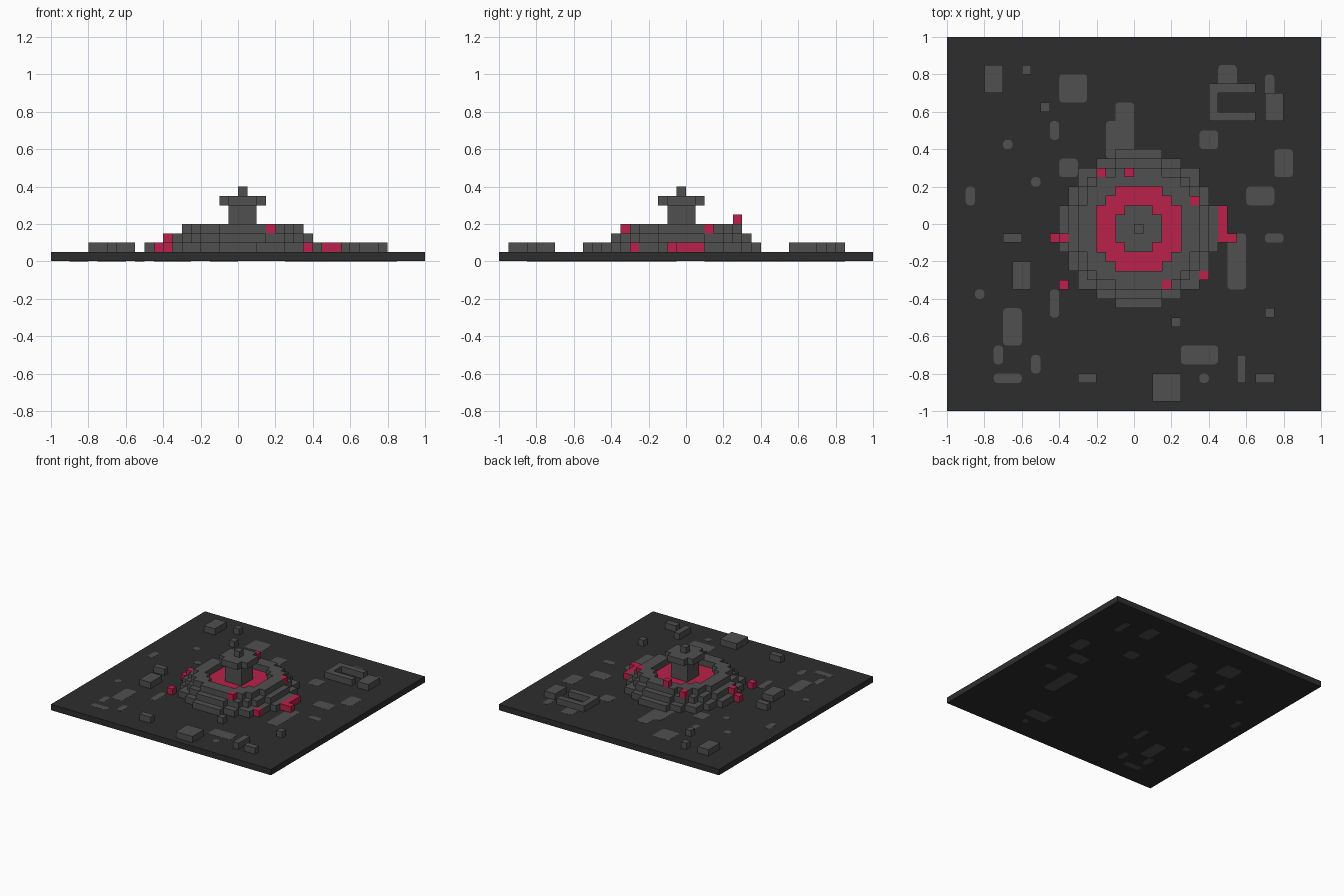
import bpy, bmesh, math

cube = bpy.data.objects.get("Cube")
if cube:
    bpy.data.objects.remove(cube, do_unlink=True)

V = 0.05                      # block size
CX, CY = 0.025, -0.025        # centre of the mound


def make_material(name, rgb):
    m = bpy.data.materials.new(name)
    m.use_nodes = True
    col = (*rgb, 1.0)
    m.diffuse_color = col
    m.node_tree.nodes["Principled BSDF"].inputs["Base Color"].default_value = col
    return m


DARK = make_material("dark_ground", (0.027, 0.027, 0.027))
GREY = make_material("grey_rock", (0.08, 0.08, 0.08))
RED = make_material("red_lava", (0.48, 0.015, 0.068))


def finish(name, bm, mat):
    bmesh.ops.recalc_face_normals(bm, faces=bm.faces[:])
    me = bpy.data.meshes.new(name)
    bm.to_mesh(me)
    bm.free()
    me.materials.append(mat)
    ob = bpy.data.objects.new(name, me)
    bpy.context.collection.objects.link(ob)
    return ob


def add_box(bm, x0, x1, y0, y1, z0, z1):
    vs = bmesh.ops.create_cube(bm, size=1)["verts"]
    for v in vs:
        v.co.x = x1 if v.co.x > 0 else x0
        v.co.y = y1 if v.co.y > 0 else y0
        v.co.z = z1 if v.co.z > 0 else z0


def boxes(name, items, mat):
    bm = bmesh.new()
    for b in items:
        add_box(bm, *b)
    return finish(name, bm, mat)


def extrude_up(bm, h):
    r = bmesh.ops.extrude_face_region(bm, geom=bm.faces[:])
    for g in r["geom"]:
        if isinstance(g, bmesh.types.BMVert):
            g.co.z += h


def block_disc(name, outer, inner, z0, z1, mat):
    """Stepped disc or ring made of square cells; radii in cells."""
    bm = bmesh.new()
    n = int(outer) + 1
    for i in range(-n, n + 1):
        for j in range(-n, n + 1):
            if inner ** 2 < i * i + j * j + 1e-6 <= outer ** 2:
                x, y = CX + i * V, CY + j * V
                h = V / 2
                bm.faces.new([bm.verts.new((x + a * h, y + b * h, z0))
                              for a, b in ((-1, -1), (1, -1), (1, 1), (-1, 1))])
    bmesh.ops.remove_doubles(bm, verts=bm.verts[:], dist=1e-4)
    extrude_up(bm, z1 - z0)
    return finish(name, bm, mat)


def rounded_patches(name, rects, mat, r=0.02, seg=4):
    """Rounded slabs set through the ground, seen from above and below."""
    bm = bmesh.new()
    for x0, x1, y0, y1 in rects:
        pts = []
        corners = ((x1 - r, y1 - r), (x0 + r, y1 - r), (x0 + r, y0 + r), (x1 - r, y0 + r))
        for k, (cx, cy) in enumerate(corners):
            for s in range(seg + 1):
                a = math.pi / 2 * (k + s / seg)
                pts.append((cx + r * math.cos(a), cy + r * math.sin(a), 0))
        bm.faces.new([bm.verts.new(p) for p in pts])
    extrude_up(bm, V)
    return finish(name, bm, mat)


# Ground slab
boxes("ground_slab", [(-1, 1, -1, 1, 0.001, 0.049)], DARK)

# Flat grey patches in the ground
west_patches = [
    (-.40, -.25, .65, .80), (-.45, -.40, .45, .55), (-.70, -.65, .40, .45),
    (-.55, -.50, .20, .25), (-.90, -.85, .10, .20), (-.85, -.80, -.40, -.35),
    (-.45, -.40, -.50, -.35), (-.70, -.60, -.65, -.45), (-.75, -.70, -.75, -.65),
    (-.55, -.50, -.80, -.70), (-.75, -.60, -.85, -.80), (-.40, -.30, .25, .35),
]
east_patches = [
    (-.15, 0, .35, .55), (-.10, 0, .35, .65), (.45, .55, .70, .85),
    (.70, .75, .65, .80), (.35, .45, .40, .50), (.75, .85, .25, .40),
    (.60, .75, .10, .20), (.70, .80, -.10, -.05), (.50, .60, -.35, -.05),
    (.25, .45, -.75, -.65), (.35, .40, -.85, -.80),
]
rounded_patches("west_ground_patches", west_patches, GREY)
rounded_patches("east_ground_patches", east_patches, GREY)

# Raised rocks, one block high
rocks = [
    (-.80, -.70, .70, .85), (-.60, -.55, .80, .85), (-.50, -.45, .60, .65),
    (-.70, -.60, -.10, -.05), (-.65, -.55, -.35, -.20), (-.30, -.20, -.85, -.80),
    (.10, .25, -.95, -.80), (.20, .25, -.55, -.50), (.55, .60, -.85, -.70),
    (.65, .75, -.85, -.80), (.70, .75, -.50, -.45), (.70, .80, .55, .70),
]
boxes("raised_rocks", [(*r, 0.045, 0.10) for r in rocks], GREY)

# Low ruin wall with three sides
walls = [(.40, .45, .55, .75), (.45, .65, .55, .60), (.45, .65, .70, .75)]
boxes("ruin_wall", [(*w, 0.045, 0.10) for w in walls], GREY)

# Stepped mound with a lava filled crater
block_disc("mound_lower_step", 8.5, 0, 0.045, 0.10, GREY)
block_disc("mound_middle_step", 7.5, 4.5, 0.10, 0.15, GREY)
block_disc("crater_rim", 6.5, 4.5, 0.15, 0.20, GREY)
block_disc("lava_pool", 4.5, 0, 0.10, 0.15, RED)

# Central pillar, cap and tip
boxes("pillar", [(-.05, .10, -.10, .05, .145, .30)], GREY)
block_disc("pillar_cap", 2.5, 0, 0.30, 0.35, GREY)
boxes("pillar_tip", [(0, .05, -.05, 0, .35, .40)], GREY)

# Red blocks scattered over the mound
lava = [
    (-.20, -.15, .25, .30, .15), (-.05, 0, .25, .30, .20), (.30, .35, .10, .15, .15),
    (.15, .20, -.35, -.30, .15), (.35, .40, -.30, -.25, .05), (-.40, -.35, -.35, -.30, .05),
    (-.45, -.40, -.10, -.05, .05), (-.40, -.35, -.10, -.05, .10),
    (.45, .50, -.10, .10, .05), (.50, .55, -.10, -.05, .05),
]
boxes("lava_blocks", [(*b, b[4] + V) for b in lava], RED)
